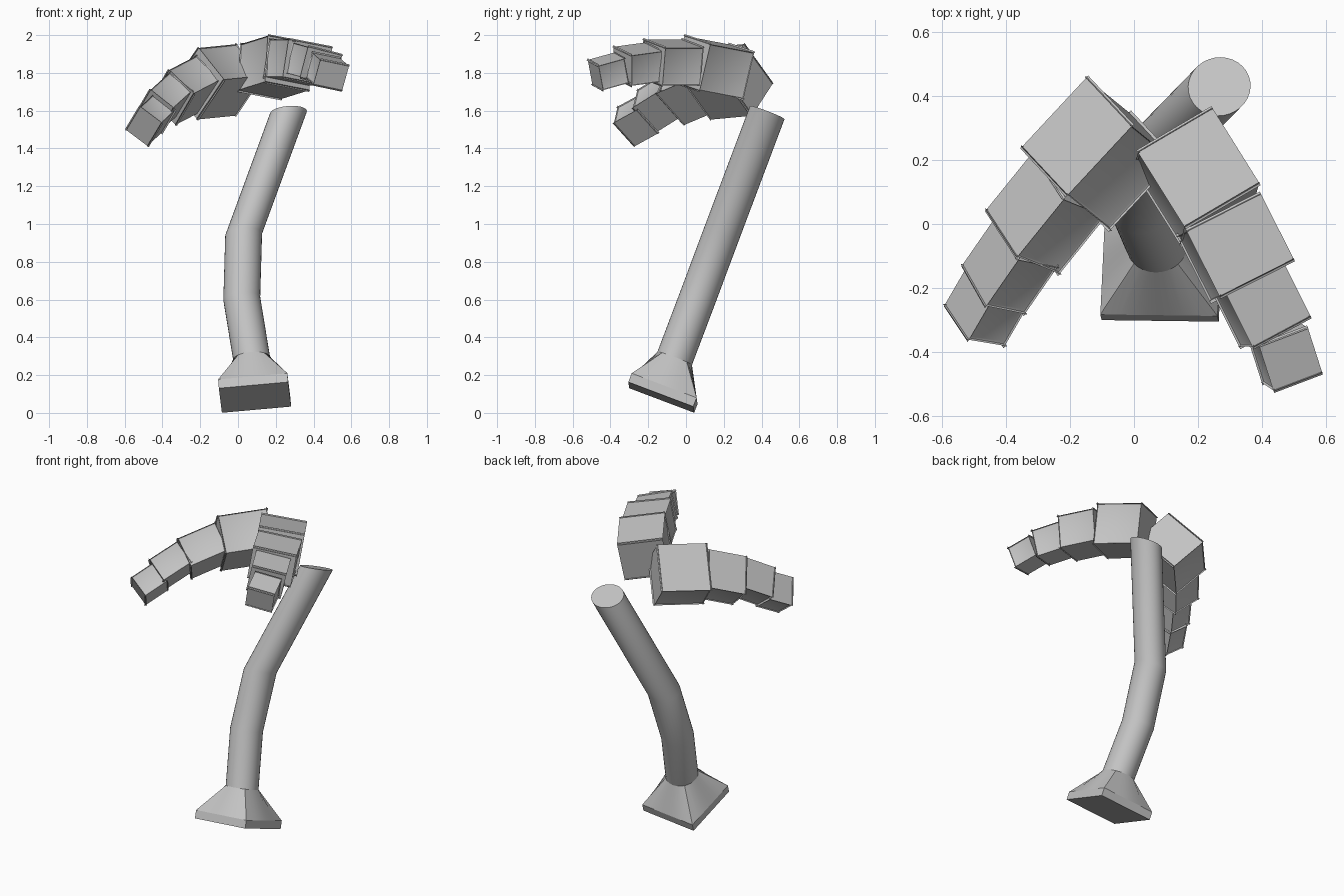
import bpy
import bmesh
import math
from mathutils import Vector

if "Cube" in bpy.data.objects:
    bpy.data.objects.remove(bpy.data.objects["Cube"])

grey = bpy.data.materials.new("plain grey")
grey.diffuse_color = (0.55, 0.55, 0.55, 1)
grey.use_nodes = True
grey.node_tree.nodes["Principled BSDF"].inputs["Base Color"].default_value = grey.diffuse_color


def finish(name, bm, angle=30):
    bmesh.ops.recalc_face_normals(bm, faces=bm.faces[:])
    mesh = bpy.data.meshes.new(name)
    bm.to_mesh(mesh)
    bm.free()
    mesh.materials.append(grey)
    obj = bpy.data.objects.new(name, mesh)
    bpy.context.collection.objects.link(obj)
    bpy.ops.object.select_all(action='DESELECT')
    obj.select_set(True)
    bpy.context.view_layer.objects.active = obj
    bpy.ops.object.shade_smooth_by_angle(angle=math.radians(angle))
    return obj


def loft(name, rings):
    """Skin a list of equal-length point rings and cap both ends."""
    bm = bmesh.new()
    loops = [[bm.verts.new(p) for p in ring] for ring in rings]
    n = len(loops[0])
    for low, high in zip(loops, loops[1:]):
        for i in range(n):
            j = (i + 1) % n
            bm.faces.new((low[i], low[j], high[j], high[i]))
    bm.faces.new(loops[0][::-1])
    bm.faces.new(loops[-1])
    return finish(name, bm)


def block(name, corner, along, across, height):
    """Bevelled block hanging below its upper back left corner."""
    o, a, c = Vector(corner), Vector(along), Vector(across)
    c -= a * (c.dot(a) / a.dot(a))
    d = c.cross(a).normalized() * height
    bm = bmesh.new()
    bmesh.ops.create_cube(bm, size=1)
    for v in bm.verts:
        x, y, z = v.co
        v.co = o + c * (x + 0.5) + a * (y + 0.5) + d * (z + 0.5)
    bmesh.ops.bevel(bm, geom=bm.edges[:], offset=0.009, segments=2,
                    profile=0.5, affect='EDGES')
    return finish(name, bm, 40)


# Tilted frame shared by the foot and every shaft ring
U = Vector((0.37, -0.005, 0.033)).normalized()
V = Vector((0.02, 0.34, -0.128))
V = (V - U * V.dot(U)).normalized()
N = U.cross(V)
SIDES = 32


def circle(centre, r):
    c = Vector(centre)
    return [c + (U * math.cos(t) + V * math.sin(t)) * r
            for t in (2 * math.pi * i / SIDES for i in range(SIDES))]


def square(centre, half):
    c, pts = Vector(centre), []
    for i in range(SIDES):
        t = 2 * math.pi * i / SIDES
        x, y = math.cos(t), math.sin(t)
        k = half / max(abs(x), abs(y))
        pts.append(c + (U * x + V * y) * k)
    return pts


# Foot plate, flared neck and bent shaft
foot = Vector((0.09, -0.131, 0.082))
neck_top = (0.072, -0.06, 0.288)
plate_top = foot + N * 0.05
loft("foot_plate", [square(foot, 0.184), square(plate_top, 0.184)])
loft("neck", [square(plate_top, 0.184), circle(neck_top, 0.098)])
loft("shaft", [circle(c, 0.098) for c in (
    neck_top, (0.02, 0.06, 0.605), (0.03, 0.187, 0.945), (0.267, 0.43, 1.59))])

# Two curling arms of shrinking blocks
right_arm = [
    ((0.02, 0.228, 1.95), (0.145, -0.232, 0.045), (0.221, 0.125, -0.042), 0.25),
    ((0.173, -0.02, 1.975), (0.102, -0.202, 0), (0.211, 0.12, -0.042), 0.20),
    ((0.297, -0.218, 1.958), (0.081, -0.162, -0.022), (0.167, 0.086, -0.043), 0.165),
    ((0.40, -0.38, 1.905), (0.044, -0.137, -0.038), (0.134, 0.057, -0.027), 0.135),
]
left_arm = [
    ((-0.145, 0.453, 1.747), (-0.2, -0.215, -0.02), (0.145, -0.131, 0.2), 0.24),
    ((-0.313, 0.219, 1.73), (-0.144, -0.178, -0.075), (0.1, -0.125, 0.16), 0.188),
    ((-0.432, 0.012, 1.68), (-0.1, -0.144, -0.09), (0.072, -0.112, 0.12), 0.155),
    ((-0.516, -0.134, 1.57), (-0.071, -0.122, -0.067), (0.062, -0.11, 0.107), 0.141),
]
for side, arm in (("right", right_arm), ("left", left_arm)):
    for i, spec in enumerate(arm, 1):
        block(f"{side}_arm_block_{i}", *spec)
